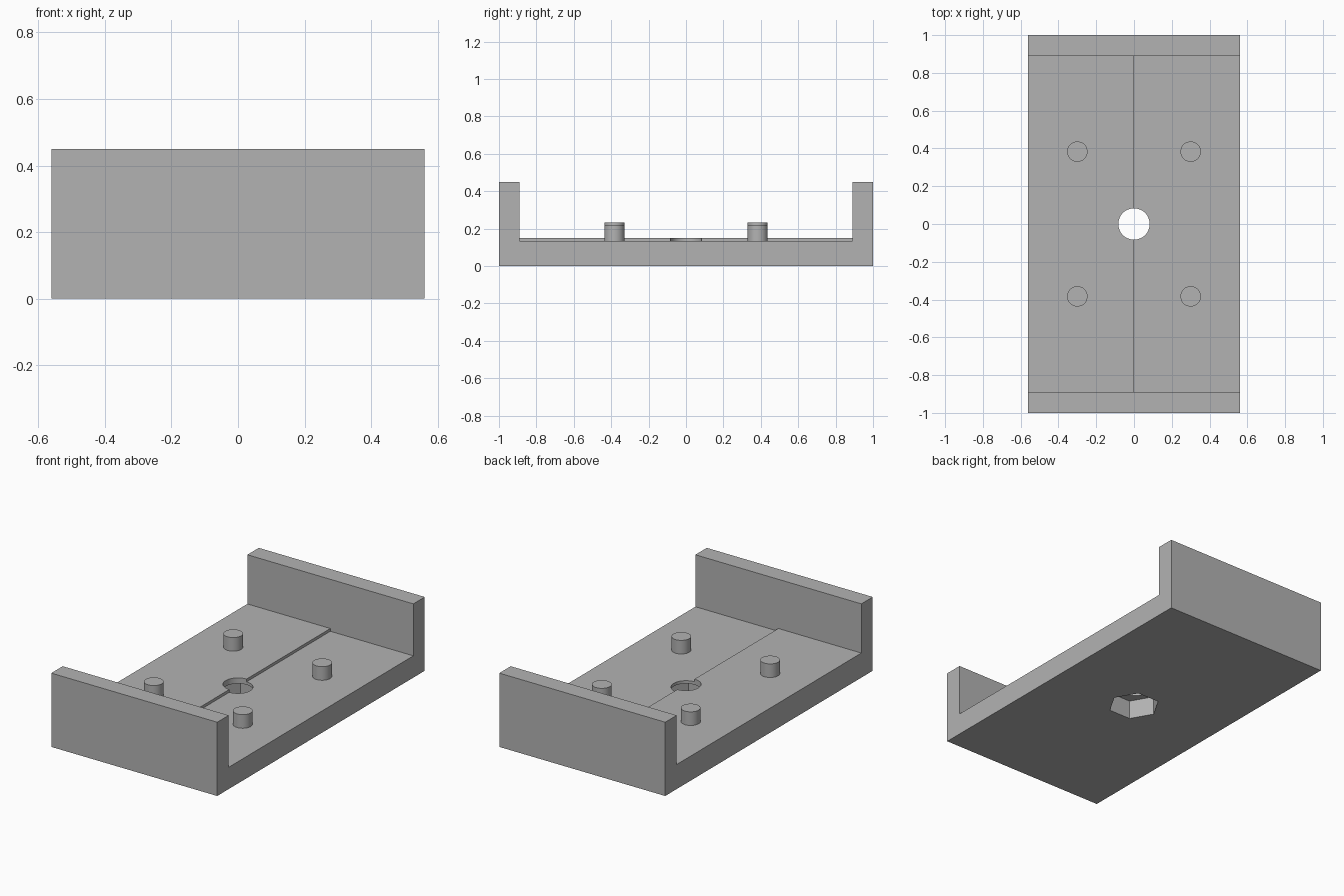
import bpy, bmesh, math
from mathutils import Vector

if "Cube" in bpy.data.objects:
    bpy.data.objects.remove(bpy.data.objects["Cube"], do_unlink=True)

WIDTH, LENGTH, HEIGHT = 1.12, 2.0, 0.45
WALL = 0.11
HIGH_FLOOR, LOW_FLOOR = 0.15, 0.133
PEG_HEIGHT = 0.083

grey = bpy.data.materials.new("plain_grey")
grey.use_nodes = True
colour = (0.45, 0.45, 0.45, 1)
grey.diffuse_color = colour
grey.node_tree.nodes["Principled BSDF"].inputs["Base Color"].default_value = colour


def prism(name, points, direction):
    """Extrude a closed outline along a vector."""
    bm = bmesh.new()
    face = bm.faces.new([bm.verts.new(p) for p in points])
    new = bmesh.ops.extrude_face_region(bm, geom=[face], use_keep_orig=True)["geom"]
    moved = [v for v in new if isinstance(v, bmesh.types.BMVert)]
    bmesh.ops.translate(bm, verts=moved, vec=Vector(direction))
    bmesh.ops.recalc_face_normals(bm, faces=bm.faces)
    mesh = bpy.data.meshes.new(name)
    bm.to_mesh(mesh)
    bm.free()
    mesh.materials.append(grey)
    obj = bpy.data.objects.new(name, mesh)
    bpy.context.collection.objects.link(obj)
    return obj


def round_prism(name, x, y, radius, bottom, top, sides):
    angles = [math.tau * i / sides for i in range(sides)]
    ring = [(x + radius * math.cos(a), y + radius * math.sin(a), bottom) for a in angles]
    return prism(name, ring, (0, 0, top - bottom))


def activate(obj):
    bpy.ops.object.select_all(action='DESELECT')
    obj.select_set(True)
    bpy.context.view_layer.objects.active = obj


def cut(target, cutter):
    cutter.hide_render = True
    mod = target.modifiers.new("cut", 'BOOLEAN')
    mod.operation = 'DIFFERENCE'
    mod.solver = 'EXACT'
    mod.object = cutter
    activate(target)
    bpy.ops.object.modifier_apply(modifier=mod.name)
    bpy.data.objects.remove(cutter, do_unlink=True)


# Block that becomes the tray with two end walls
hx, hy = WIDTH / 2, LENGTH / 2
tray = prism("tray", [(-hx, -hy, 0), (hx, -hy, 0), (hx, hy, 0), (-hx, hy, 0)], (0, 0, HEIGHT))

# Channel between the walls, with its floor stepped along the middle
inner = hy - WALL
outline = [(-1, HIGH_FLOOR), (0, HIGH_FLOOR), (0, LOW_FLOOR), (1, LOW_FLOOR), (1, 1), (-1, 1)]
cut(tray, prism("channel_cutter", [(x, -inner, z) for x, z in outline], (0, 2 * inner, 0)))

# Bolt hole with a hexagonal nut pocket underneath
cut(tray, round_prism("nut_pocket_cutter", 0, 0, 0.147, -0.1, 0.115, 6))
cut(tray, round_prism("bolt_hole_cutter", 0, 0, 0.083, 0.05, 0.3, 48))
activate(tray)
bpy.ops.object.shade_smooth_by_angle(angle=math.radians(30))

# Four locating pegs, each standing on its own half of the floor
for side, x, floor in (("right", -0.3, HIGH_FLOOR), ("left", 0.3, LOW_FLOOR)):
    for end, y in (("front", -0.383), ("back", 0.383)):
        peg = round_prism(f"{end}_{side}_peg", x, y, 0.054, floor, floor + PEG_HEIGHT, 48)
        activate(peg)
        bpy.ops.object.shade_smooth_by_angle(angle=math.radians(30))
